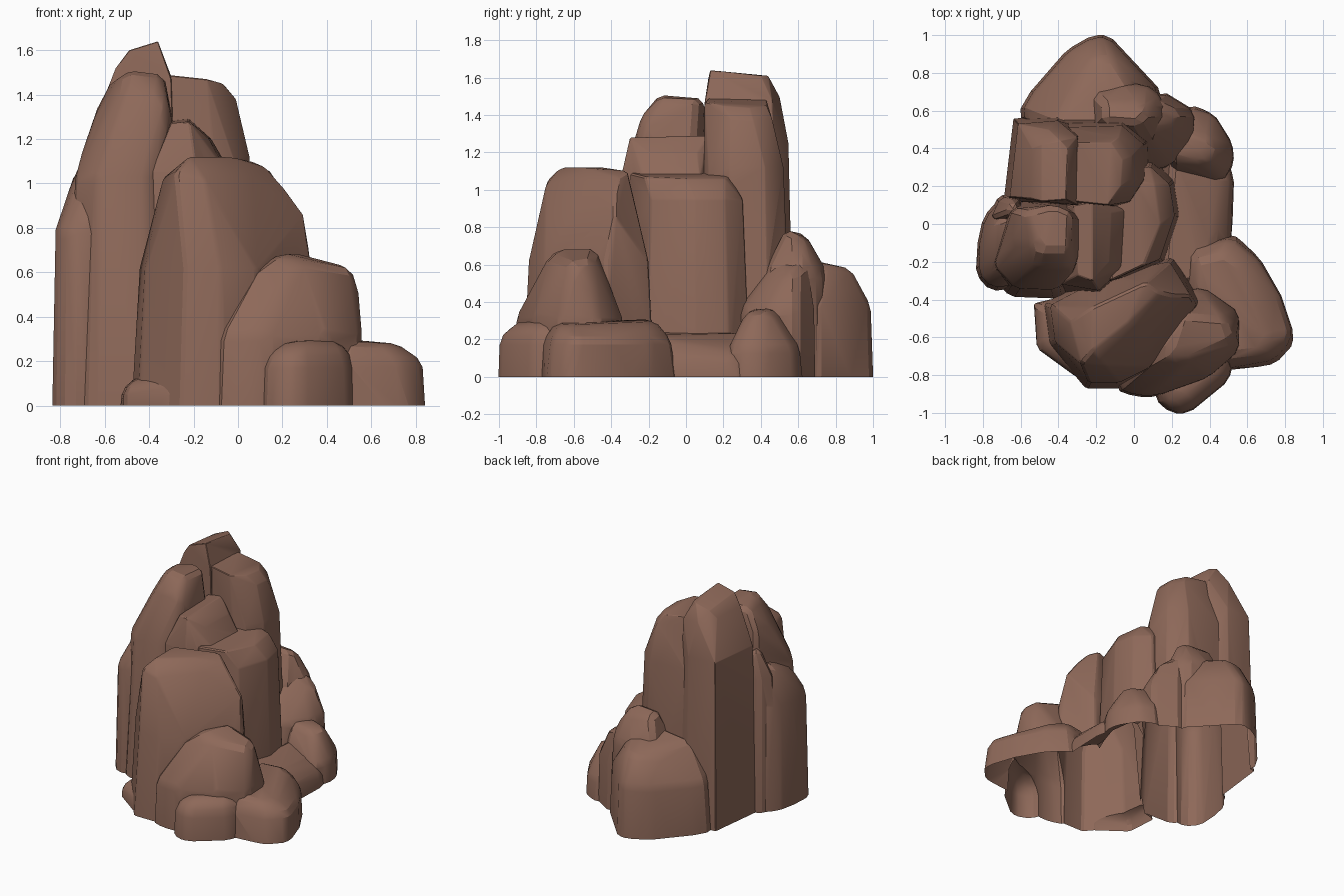
import bpy
import bmesh
from math import radians
from mathutils import Vector

old_cube = bpy.data.objects.get("Cube")
if old_cube:
    bpy.data.objects.remove(old_cube, do_unlink=True)

# One stone colour for the whole formation
stone = bpy.data.materials.new("warm brown stone")
stone.use_nodes = True
STONE_COLOUR = (0.27, 0.14, 0.1, 1)
stone.diffuse_color = STONE_COLOUR
stone.node_tree.nodes["Principled BSDF"].inputs["Base Color"].default_value = STONE_COLOUR

rocks = []


def skin(bm):
    """Wrap the points in a clean closed hull with flat facets merged."""
    bmesh.ops.delete(bm, geom=bm.edges[:], context='EDGES_FACES')
    bmesh.ops.remove_doubles(bm, verts=bm.verts[:], dist=.002)
    bmesh.ops.convex_hull(bm, input=bm.verts[:])
    loose = [v for v in bm.verts if not v.link_faces]
    bmesh.ops.delete(bm, geom=loose, context='VERTS')
    bmesh.ops.recalc_face_normals(bm, faces=bm.faces[:])


def rock(name, base, crown, shoulder, pull, chamfer=.03):
    """Faceted boulder: a buried skirt, a ground outline, a shoulder ring drawn
    in towards the crown, and the crown itself, skinned and chamfered."""
    bm = bmesh.new()
    centre = sum((Vector(p) for p in crown), Vector()) / len(crown)
    skirt = -.1 - .01 * len(rocks)
    for x, y in base:
        bm.verts.new((x, y, skirt))
        bm.verts.new((x, y, 0))
        ring = Vector((x, y, shoulder)).lerp(Vector((centre.x, centre.y, shoulder)), pull)
        bm.verts.new(ring)
    for point in crown:
        bm.verts.new(point)
    skin(bm)
    bmesh.ops.dissolve_limit(bm, angle_limit=radians(7), verts=bm.verts[:], edges=bm.edges[:])

    # Worn edges
    worn = [e for e in bm.edges if e.is_manifold and e.calc_face_angle() > radians(18)
            and max(v.co.z for v in e.verts) > .01]
    bmesh.ops.bevel(bm, geom=worn, offset=chamfer, segments=1, profile=.5,
                    affect='EDGES', clamp_overlap=True)
    skin(bm)

    mesh = bpy.data.meshes.new(name)
    bm.to_mesh(mesh)
    bm.free()
    mesh.materials.append(stone)
    obj = bpy.data.objects.new(name, mesh)
    bpy.context.collection.objects.link(obj)
    rocks.append(obj)


# Tall towers at the rear
rock("peak_tower",
     base=[(-.69, .12), (-.64, .56), (-.4, .58), (-.25, .5), (-.25, .1)],
     crown=[(-.55, .14, 1.52), (-.54, .4, 1.52), (-.49, .42, 1.57), (-.39, .44, 1.61),
            (-.35, .4, 1.61), (-.36, .13, 1.64), (-.49, .12, 1.6),
            (-.3, .1, 1.47), (-.3, .46, 1.48), (-.45, .5, 1.5)],
     shoulder=1.25, pull=.12)
rock("rear_right_tower",
     base=[(-.4, .1), (-.4, .56), (-.05, .57), (.09, .45), (.09, .22), (0, .08)],
     crown=[(-.33, .12, 1.49), (-.3, .43, 1.48), (-.12, .43, 1.45), (-.08, .46, 1.38),
            (-.06, .34, 1.44), (-.07, .2, 1.45), (-.01, .24, 1.38),
            (-.01, .36, 1.37), (-.14, .1, 1.47)],
     shoulder=1.12, pull=.18)

# Towers on the left
rock("left_tower",
     base=[(-.79, -.25), (-.72, .13), (-.4, .15), (-.2, .05), (-.26, -.3),
           (-.4, -.4), (-.66, -.39)],
     crown=[(-.56, -.1, 1.44), (-.57, .06, 1.46), (-.42, .1, 1.49), (-.5, -.14, 1.51),
            (-.33, .06, 1.48), (-.34, -.14, 1.49), (-.64, -.1, 1.31),
            (-.64, .08, 1.33), (-.31, -.23, 1.34), (-.36, -.24, 1.39), (-.52, -.23, 1.39)],
     shoulder=1.03, pull=.16)
rock("left_buttress",
     base=[(-.84, -.27), (-.83, -.1), (-.8, .04), (-.72, .13), (-.55, .1),
           (-.55, -.33), (-.76, -.36)],
     crown=[(-.72, -.2, 1), (-.73, .02, 1.06), (-.66, .05, 1.08),
            (-.6, -.1, 1.08), (-.62, -.25, 1)],
     shoulder=.78, pull=.08)
rock("left_knob",
     base=[(-.78, .02), (-.72, .15), (-.6, .17), (-.58, .0)],
     crown=[(-.68, .06, 1.18), (-.64, .12, 1.2), (-.6, .04, 1.2)],
     shoulder=1.0, pull=.15, chamfer=.02)

# Middle steps
rock("middle_ridge",
     base=[(-.42, -.36), (-.18, -.4), (-.02, -.25), (0, .1), (-.2, .2), (-.4, .1)],
     crown=[(-.3, -.27, 1.27), (-.22, -.3, 1.28), (-.13, -.2, 1.2),
            (-.12, .06, 1.2), (-.22, .12, 1.29), (-.32, .1, 1.28)],
     shoulder=1.05, pull=.15)
rock("middle_column",
     base=[(-.2, -.34), (.16, -.22), (.25, .05), (.22, .24), (.1, .35), (-.2, .3)],
     crown=[(-.12, -.3, 1.09), (.05, -.22, 1.07), (.14, 0, 1.06),
            (.11, .21, 1.06), (0, .23, 1.08), (-.18, .2, 1.1)],
     shoulder=.95, pull=.14)

# Broad block at the front
rock("front_block",
     base=[(-.49, -.42), (-.46, -.64), (-.26, -.88), (-.08, -.88), (.1, -.79),
           (.38, -.42), (.22, -.16), (-.15, -.24)],
     crown=[(-.36, -.55, .9), (-.34, -.52, 1.02), (-.28, -.74, 1.05), (-.15, -.75, 1.02),
            (-.22, -.67, 1.12), (-.03, -.52, 1.12), (.07, -.52, 1.03), (.13, -.36, 1.07),
            (.21, -.38, .98), (.3, -.38, .86), (.06, -.31, 1.1), (-.22, -.44, 1.12)],
     shoulder=.62, pull=.11)
rock("front_left_foot",
     base=[(-.53, -.42), (-.52, -.66), (-.3, -.82), (-.12, -.87), (-.1, -.5), (-.3, -.36)],
     crown=[(-.46, -.46, .13), (-.46, -.62, .12), (-.24, -.78, .14), (-.2, -.5, .15)],
     shoulder=.07, pull=.04, chamfer=.02)

# Stepped blocks at the front right
rock("front_step",
     base=[(-.11, -.88), (0, -.92), (.12, -.92), (.4, -.82), (.57, -.67), (.57, -.46),
           (.37, -.32), (0, -.4)],
     crown=[(.02, -.78, .53), (.07, -.74, .62), (.19, -.66, .69), (.25, -.48, .69),
            (.48, -.5, .63), (.52, -.62, .61), (.54, -.58, .54), (.28, -.73, .65)],
     shoulder=.32, pull=.05)
rock("front_low_step",
     base=[(.1, -.93), (.19, -1.01), (.29, -1.01), (.51, -.83), (.54, -.7),
           (.3, -.6), (.12, -.7)],
     crown=[(.18, -.9, .27), (.28, -.93, .29), (.46, -.8, .28), (.45, -.68, .3), (.2, -.7, .29)],
     shoulder=.2, pull=.07)
rock("right_low_step",
     base=[(.85, -.56), (.85, -.63), (.75, -.74), (.48, -.79), (.25, -.5),
           (.28, -.1), (.52, -.05), (.67, -.17), (.79, -.38)],
     crown=[(.72, -.59, .28), (.66, -.68, .28), (.48, -.7, .29),
            (.32, -.2, .31), (.48, -.16, .3), (.57, -.22, .29)],
     shoulder=.2, pull=.07)

# Ledge and small rocks at the rear right
rock("right_ledge",
     base=[(.1, -.38), (.4, -.35), (.52, -.1), (.53, .25), (.45, .42), (.15, .4)],
     crown=[(.14, -.34, .24), (.38, -.3, .22), (.42, -.08, .2), (.43, .22, .17), (.2, .35, .24)],
     shoulder=.1, pull=.04)
rock("right_pebble",
     base=[(.54, .32), (.53, .43), (.43, .59), (.3, .63), (.1, .5), (.2, .24), (.48, .21)],
     crown=[(.37, .31, .33), (.42, .38, .36), (.4, .47, .33), (.2, .34, .36), (.2, .5, .37)],
     shoulder=.15, pull=.07)
rock("rear_right_step",
     base=[(0, .25), (.2, .3), (.32, .45), (.33, .6), (.15, .71), (0, .6)],
     crown=[(.05, .4, .5), (.16, .38, .43), (.22, .5, .53), (.23, .6, .56),
            (.1, .66, .62), (.02, .5, .66)],
     shoulder=.36, pull=.05)
rock("rear_shoulder",
     base=[(-.25, .45), (.1, .4), (.2, .6), (.12, .73), (-.05, .77), (-.25, .72)],
     crown=[(-.16, .54, .78), (.02, .53, .79), (.08, .59, .76), (.02, .65, .74), (-.16, .64, .76)],
     shoulder=.56, pull=.08)

# Big boulder at the back
rock("rear_boulder",
     base=[(-.63, .58), (-.56, .7), (-.36, .93), (-.22, 1.01), (-.13, 1.01),
           (-.02, .87), (.16, .7), (.1, .45), (-.5, .4)],
     crown=[(-.42, .52, .62), (-.3, .8, .56), (-.22, .88, .57), (-.11, .88, .58),
            (-.02, .74, .6), (-.1, .52, .66)],
     shoulder=.38, pull=.08)

# Fuse the rocks into one shell
formation, *others = rocks
bpy.ops.object.select_all(action='DESELECT')
formation.select_set(True)
bpy.context.view_layer.objects.active = formation
for other in others:
    fuse = formation.modifiers.new("fuse_" + other.name, 'BOOLEAN')
    fuse.operation = 'UNION'
    fuse.solver = 'EXACT'
    fuse.object = other
    bpy.ops.object.modifier_apply(modifier=fuse.name)
    bpy.data.objects.remove(other, do_unlink=True)
formation.name = "rock_formation"

# Cut the buried skirts away at ground level, leaving the underside open
bm = bmesh.new()
bm.from_mesh(formation.data)
bmesh.ops.bisect_plane(bm, geom=bm.verts[:] + bm.edges[:] + bm.faces[:],
                       plane_co=(0, 0, 0), plane_no=(0, 0, 1), clear_inner=True)
bm.to_mesh(formation.data)
bm.free()
bpy.ops.object.shade_smooth_by_angle(angle=radians(22))
